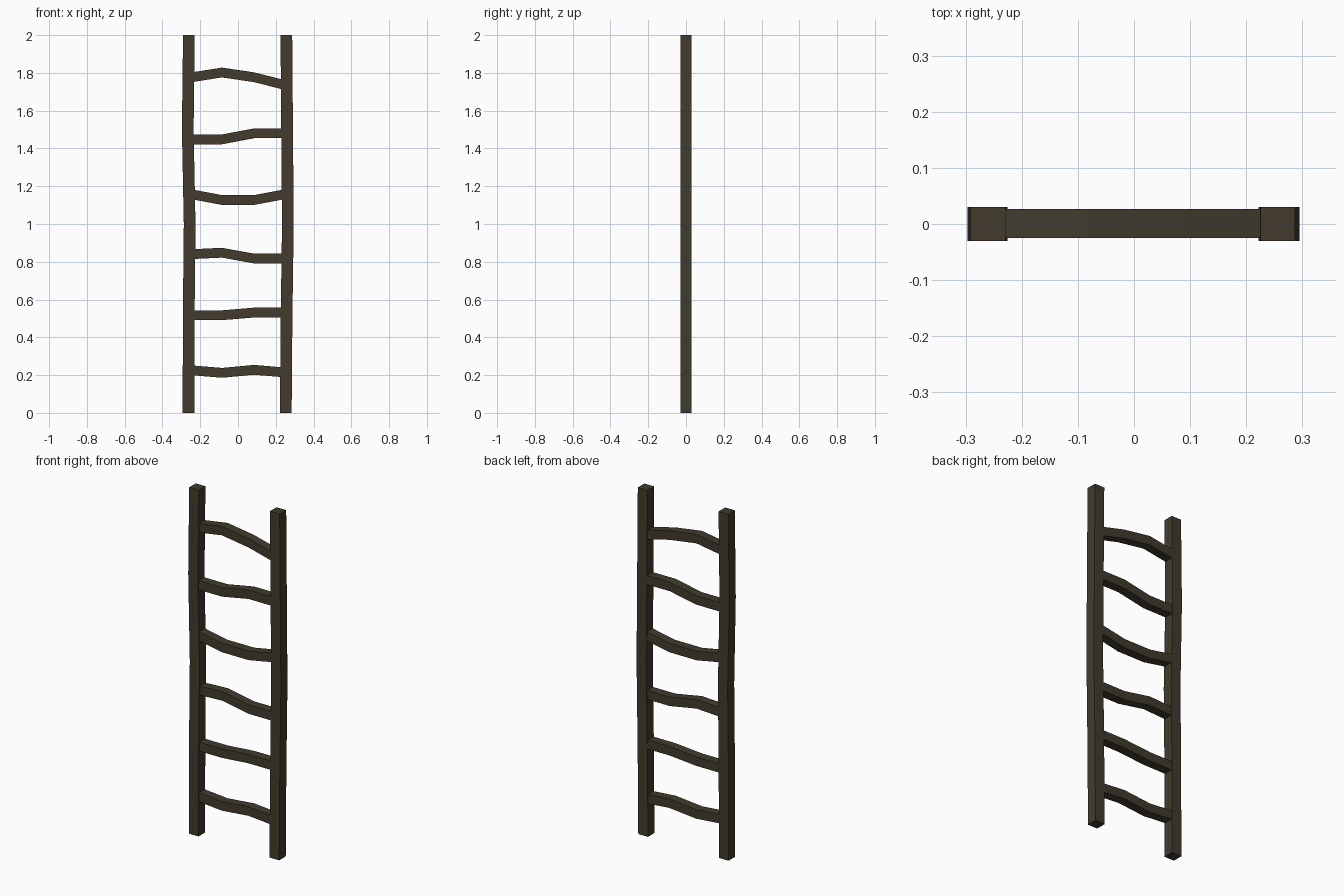
import bpy, bmesh
from mathutils import Vector

if "Cube" in bpy.data.objects:
    bpy.data.objects.remove(bpy.data.objects["Cube"])

wood = bpy.data.materials.new("dark_weathered_wood")
wood.diffuse_color = (0.054, 0.044, 0.027, 1)
wood.use_nodes = True
wood.node_tree.nodes["Principled BSDF"].inputs["Base Color"].default_value = wood.diffuse_color


def beam(name, path, u, v):
    """Square beam swept along a path; u and v are the half-size vectors."""
    u, v = Vector(u), Vector(v)
    bm = bmesh.new()
    rings = [[bm.verts.new(Vector(p) + a * u + b * v)
              for a, b in ((-1, -1), (1, -1), (1, 1), (-1, 1))] for p in path]
    for r, s in zip(rings, rings[1:]):
        for i in range(4):
            j = (i + 1) % 4
            bm.faces.new((r[i], r[j], s[j], s[i]))
    bm.faces.new(rings[0])
    bm.faces.new(rings[-1])
    bmesh.ops.recalc_face_normals(bm, faces=bm.faces[:])
    mesh = bpy.data.meshes.new(name)
    bm.to_mesh(mesh)
    bm.free()
    mesh.materials.append(wood)
    obj = bpy.data.objects.new(name, mesh)
    bpy.context.collection.objects.link(obj)


# Slightly crooked side rails: x of the centre line at even heights
rails = {
    "left_rail": (-0.262, -0.261, -0.256, -0.266, -0.260),
    "right_rail": (0.253, 0.257, 0.264, 0.260, 0.256),
}
for name, xs in rails.items():
    beam(name, [(x, 0, i * 0.5) for i, x in enumerate(xs)],
         (0.031, 0, 0), (0, 0.03, 0))

# Bent rungs: height of the centre line at four points across
rungs = (
    (0.226, 0.212, 0.228, 0.214),
    (0.517, 0.517, 0.531, 0.531),
    (0.840, 0.848, 0.817, 0.817),
    (1.158, 1.127, 1.127, 1.158),
    (1.448, 1.448, 1.480, 1.480),
    (1.776, 1.802, 1.777, 1.735),
)
for n, zs in enumerate(rungs, 1):
    beam(f"rung_{n}", [(x, 0.001, z) for x, z in zip((-0.25, -0.085, 0.085, 0.25), zs)],
         (0, 0.026, 0), (0, 0, 0.026))
